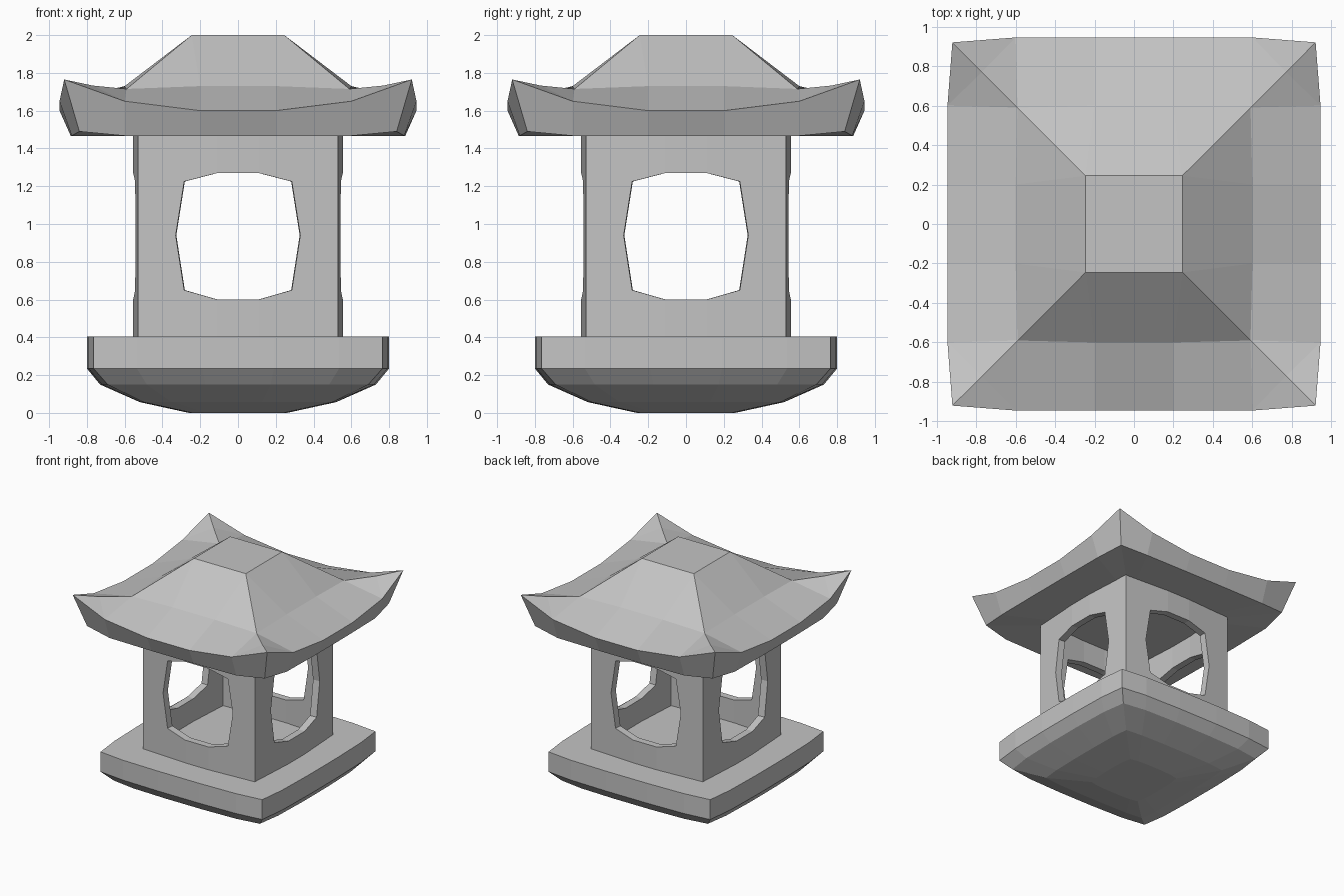
import bpy
import bmesh
from math import pi
from mathutils import Matrix, Vector

cube = bpy.data.objects.get("Cube")
if cube:
    bpy.data.objects.remove(cube)

stone = bpy.data.materials.new("grey stone")
stone.use_nodes = True
STONE = (0.55, 0.55, 0.55, 1.0)
stone.diffuse_color = STONE
stone.node_tree.nodes["Principled BSDF"].inputs["Base Color"].default_value = STONE

TURNS = [Matrix.Rotation(k * pi / 2, 4, "Z") for k in range(4)]


class Shell:
    """Mesh builder that welds equal points and skips collapsed faces."""

    def __init__(self):
        self.bm = bmesh.new()
        self.points = {}

    def vert(self, p):
        key = tuple(round(c, 4) + 0.0 for c in p)
        if key not in self.points:
            self.points[key] = self.bm.verts.new(key)
        return self.points[key]

    def face(self, pts):
        verts = list(dict.fromkeys(self.vert(p) for p in pts))
        if len(verts) > 2:
            self.bm.faces.new(verts)

    def finish(self, name):
        mesh = bpy.data.meshes.new(name)
        self.bm.to_mesh(mesh)
        self.bm.free()
        mesh.materials.append(stone)
        obj = bpy.data.objects.new(name, mesh)
        bpy.context.collection.objects.link(obj)
        return obj


def ring(corner, outer, inner):
    """Four-sided ring: corner (offset, z), then side points (along, offset, z)."""
    c, cz = corner
    (ua, da, za), (ub, db, zb) = outer, inner
    side = [Vector(p) for p in ((-c, -c, cz), (-ua, -da, za), (-ub, -db, zb),
                                (ub, -db, zb), (ua, -da, za))]
    return [turn @ p for turn in TURNS for p in side]


def loft(name, rings):
    shell = Shell()
    for low, high in zip(rings, rings[1:]):
        for i in range(len(low)):
            j = (i + 1) % len(low)
            shell.face((low[i], low[j], high[j], high[i]))
    shell.face(rings[0][::-1])
    shell.face(rings[-1])
    bmesh.ops.recalc_face_normals(shell.bm, faces=shell.bm.faces[:])
    return shell.finish(name)


# Base: bowed slab on a rounded underside, rows are corner, side, z
base_rows = [(0.24, 0.26, 0), (0.5, 0.52, 0.057), (0.69, 0.73, 0.15),
             (0.765, 0.8, 0.235), (0.765, 0.8, 0.405)]
loft("base", [ring((c, z), (c * 0.7, c + (d - c) * 0.75, z), (c * 0.25, d, z))
              for c, d, z in base_rows])

# Roof: underside, flared eaves with raised corners, hipped slopes, flat top
eave_outer, eave_inner = (0.6, 0.945, 1.65), (0.2, 0.945, 1.6)
loft("roof", [
    ring((0.5, 1.465), (0.4, 0.5, 1.465), (0.2, 0.5, 1.465)),
    ring((0.84, 1.49), (0.6, 0.88, 1.467), (0.2, 0.885, 1.465)),
    ring((0.92, 1.765), eave_outer, eave_inner),
    ring((0.77, 1.733), eave_outer, eave_inner),
    ring((0.59, 1.715), (0.59, 0.59, 1.715), (0.2, 0.6, 1.73)),
    ring((0.245, 2), (0.245, 0.245, 2), (0.245, 0.245, 2)),
])

# Lantern chamber: four bowed walls, each with a rounded window
MID, TOP, BOTTOM, HALF = 0.94, 1.475, 0.395, 0.53
half_window = [(0.11, 1.27), (0.285, 1.225), (0.33, MID), (0.285, 0.65), (0.11, 0.6)]
half_border = [(0.11, TOP), (HALF, TOP), (HALF, MID), (HALF, BOTTOM), (0.11, BOTTOM)]


def wall_outline(half):
    full = half + [(-x, z) for x, z in reversed(half)]
    return [Vector((x, -0.555 + 0.025 * max(0, abs(x) - 0.11) / (HALF - 0.11), z))
            for x, z in full]


chamber = Shell()
window, border = wall_outline(half_window), wall_outline(half_border)
for turn in TURNS:
    for i in range(len(window)):
        j = (i + 1) % len(window)
        chamber.face([turn @ p for p in (window[i], window[j], border[j], border[i])])
for f in chamber.bm.faces:
    f.normal_update()
    centre = f.calc_center_median()
    if f.normal.x * centre.x + f.normal.y * centre.y < 0:
        f.normal_flip()
walls = chamber.finish("lantern_walls")
thick = walls.modifiers.new("wall thickness", "SOLIDIFY")
thick.thickness = 0.06
thick.offset = -1
thick.use_even_offset = True
